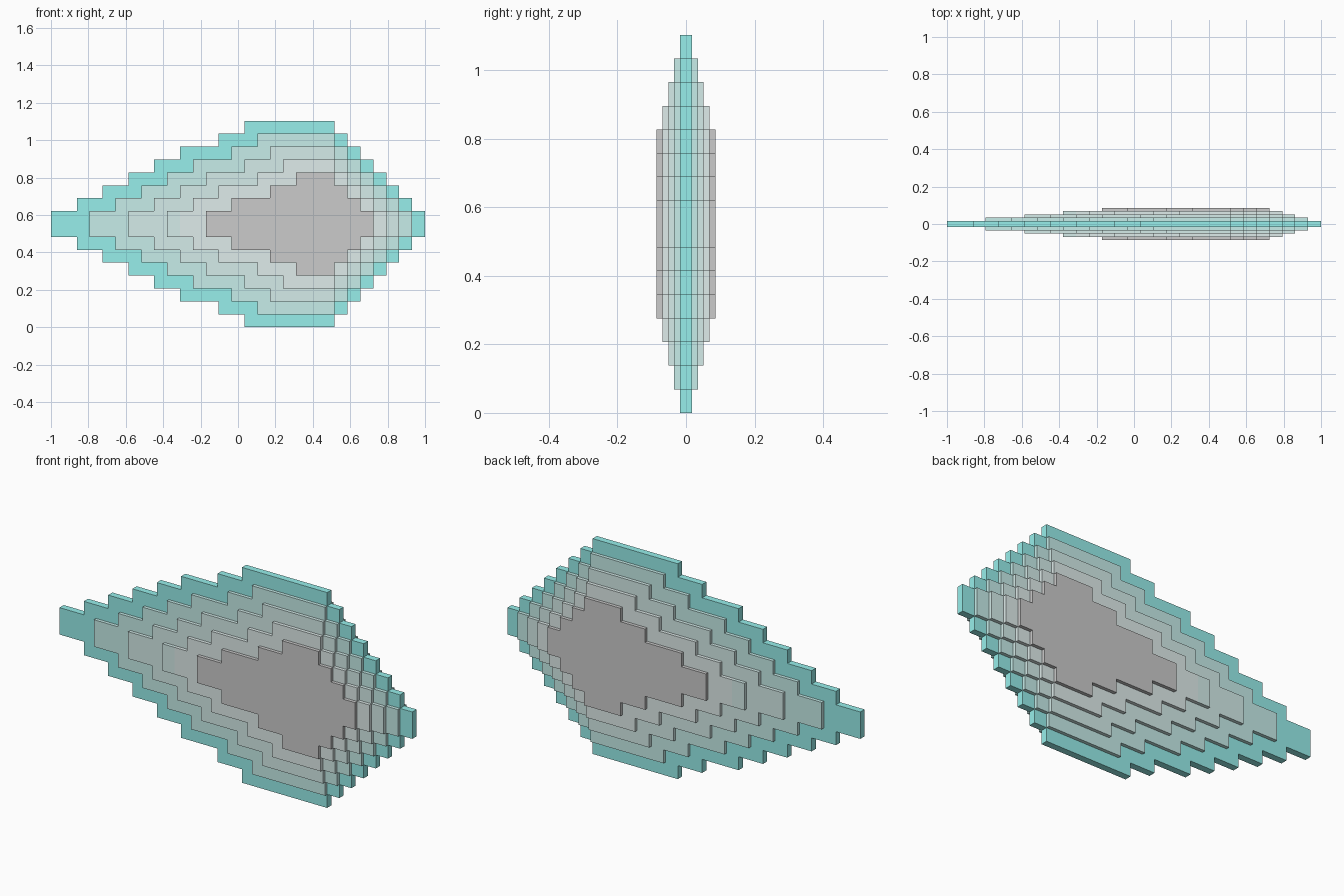
import bpy, bmesh

if "Cube" in bpy.data.objects:
    bpy.data.objects.remove(bpy.data.objects["Cube"])

U = 2 / 29        # one grid step
Q = U / 4         # thickness of one layer
LEFT = [15, 13, 10, 8, 6, 4, 2, 0]   # left edge of each row, top row down to the middle


def material(name, rgb):
    m = bpy.data.materials.new(name)
    m.diffuse_color = (*rgb, 1)
    m.use_nodes = True
    m.node_tree.nodes["Principled BSDF"].inputs["Base Color"].default_value = m.diffuse_color
    return m


def prism(name, pts, half, mat):
    """Extrude an x/z outline (grid steps) through y from -half to +half."""
    bm = bmesh.new()
    face = bm.faces.new([bm.verts.new((x * U - 1, -half, z * U)) for x, z in pts])
    ext = bmesh.ops.extrude_face_region(bm, geom=[face])
    bmesh.ops.translate(bm, vec=(0, 2 * half, 0),
                        verts=[v for v in ext["geom"] if isinstance(v, bmesh.types.BMVert)])
    bmesh.ops.recalc_face_normals(bm, faces=bm.faces)
    me = bpy.data.meshes.new(name)
    bm.to_mesh(me)
    bm.free()
    if mat:
        me.materials.append(mat)
    ob = bpy.data.objects.new(name, me)
    bpy.context.collection.objects.link(ob)
    return ob


def outline(k, tip_cut=0):
    """Stepped outline of layer k, symmetric about z = 8."""
    rows = [[x + k, 22 + i] for i, x in enumerate(LEFT[:8 - k])]
    rows[-1][0] += tip_cut
    left, right = [], []
    top = 16 - k
    for i, (l, r) in enumerate(rows):
        low = top - i - 1 if i < len(rows) - 1 else 8
        for z in (top - i, low):
            if z != 8:
                left.append((l, z))
                right.append((r, z))
    upper = left[::-1] + right
    return upper + [(x, 16 - z) for x, z in reversed(upper)]


rim = material("rim_teal", (0.31, 0.86, 0.83))
pale = material("pale_teal", (0.57, 0.85, 0.82))
paler = material("paler_teal", (0.66, 0.84, 0.82))
palest = material("palest_teal", (0.74, 0.84, 0.83))
grey = material("core_grey", (0.69, 0.69, 0.69))

# Stepped layers, thin wide rim to thick small core
layers = [("rim_layer", rim), ("second_layer", pale), ("third_layer", paler),
          ("fourth_layer", palest), ("core_layer", grey)]
for k, (name, mat) in enumerate(layers):
    prism(name, outline(k, 1 if k == 3 else 0), Q * (k + 1), mat)

# Slightly darker tip of the fourth layer
prism("fourth_layer_tip", [(9, 7), (10, 7), (10, 9), (9, 9)], Q * 4, paler)
